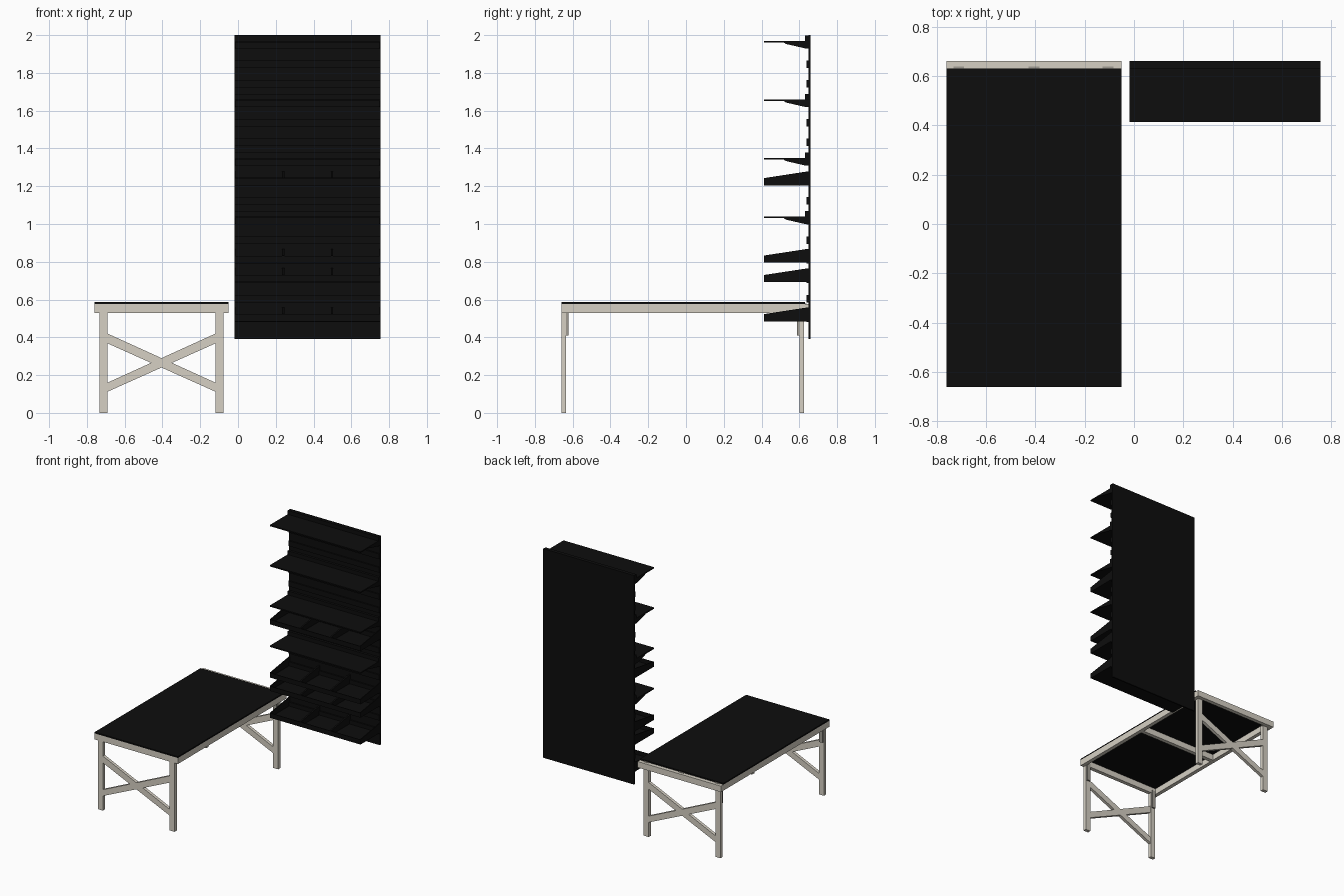
import bpy, bmesh

if "Cube" in bpy.data.objects:
    bpy.data.objects.remove(bpy.data.objects["Cube"])


def material(name, colour):
    m = bpy.data.materials.new(name)
    m.diffuse_color = (*colour, 1)
    m.use_nodes = True
    m.node_tree.nodes["Principled BSDF"].inputs["Base Color"].default_value = m.diffuse_color
    return m


BEIGE = material("beige_frame", (0.67, 0.63, 0.55))
BLACK = material("black_panel", (0.004, 0.004, 0.004))
GREY = material("grey_metal", (0.35, 0.33, 0.29))


def finish(name, bm, mat):
    bmesh.ops.recalc_face_normals(bm, faces=bm.faces)
    me = bpy.data.meshes.new(name)
    bm.to_mesh(me)
    bm.free()
    ob = bpy.data.objects.new(name, me)
    bpy.context.collection.objects.link(ob)
    me.materials.append(mat)
    return ob


def prism(name, pts, axis, a, b, mat):
    """Extrude a 2D profile along x (pts are y,z) or along y (pts are x,z)."""
    bm = bmesh.new()
    place = (lambda p: (a, *p)) if axis == 'x' else (lambda p: (p[0], a, p[1]))
    face = bm.faces.new([bm.verts.new(place(p)) for p in pts])
    ext = bmesh.ops.extrude_face_region(bm, geom=[face])
    move = (b - a, 0, 0) if axis == 'x' else (0, b - a, 0)
    bmesh.ops.translate(bm, vec=move,
                        verts=[v for v in ext["geom"] if isinstance(v, bmesh.types.BMVert)])
    return finish(name, bm, mat)


def box(name, x, y, z, mat):
    pts = [(y[0], z[0]), (y[1], z[0]), (y[1], z[1]), (y[0], z[1])]
    return prism(name, pts, 'x', x[0], x[1], mat)


# ---- table frame and top
X0, X1, XC = -0.76, -0.05, -0.405
box("table_top", (X0, X1), (-0.66, 0.63), (0.576, 0.586), BLACK)
for i, x in enumerate((X0, X1 - 0.03)):
    box(f"side_rail_{i}", (x, x + 0.03), (-0.66, 0.66), (0.53, 0.576), BEIGE)
for i, y in enumerate((-0.66, -0.015, 0.63)):
    box(f"cross_rail_{i}", (X0 + 0.03, X1 - 0.03), (y, y + 0.03), (0.53, 0.576), BEIGE)
for i, x in enumerate((-0.71, XC, -0.105)):
    box(f"edge_clip_{i}", (x - 0.022, x + 0.022), (0.63, 0.638), (0.572, 0.58), GREY)

# ---- legs with crossed braces at both ends
for end, y, inner in (("front", -0.66, -0.635), ("back", 0.60, 0.588)):
    for side, s in (("left", -1), ("right", 1)):
        xs = sorted((XC + s * 0.285, XC + s * 0.327))
        box(f"{end}_{side}_leg", xs, (y, y + 0.026), (0, 0.535), BEIGE)
        box(f"{end}_{side}_leg_strap", (xs[0] + 0.006, xs[1] - 0.006),
            (inner, inner + 0.012), (0.41, 0.55), GREY)
        prism(f"{end}_{side}_brace",
              [(XC + s * px, pz) for px, pz in
               ((-0.286, 0.112), (0.286, 0.368), (0.286, 0.420), (-0.286, 0.160))],
              'y', y + 0.001, y + 0.025, BEIGE)

# ---- display wall: back panel with slats
W0, W1 = -0.018, 0.755
box("wall_panel", (W0, W1), (0.649, 0.66), (0.39, 2.0), BLACK)
for i in range(15):
    z = 1.95 - i * 0.1035
    box(f"wall_slat_{i}", (W0, W1), (0.638, 0.65), (z - 0.02, z + 0.02), BLACK)

# ---- flat shelves with end brackets
for i in range(4):
    z = 1.965 - i * 0.31
    prism(f"shelf_{i}", [(0.413, z - 0.004), (0.65, z - 0.004), (0.65, z + 0.034),
                         (0.63, z + 0.034), (0.63, z + 0.005), (0.413, z + 0.005)],
          'x', W0, W1, BLACK)
    for j, x in enumerate((W0, W1 - 0.006)):
        prism(f"shelf_bracket_{i}_{j}", [(0.515, z - 0.003), (0.65, z - 0.003), (0.65, z - 0.035),
                                         (0.63, z - 0.035), (0.53, z - 0.012)],
              'x', x, x + 0.006, BLACK)

# ---- open bins, three to a row, with sloping sides
BW = (W1 - W0) / 3
for i, z in enumerate((1.205, 0.795, 0.692, 0.485)):
    for k in range(3):
        x = W0 + k * BW
        tag = f"{i}_{k}"
        box(f"bin_floor_{tag}", (x, x + BW), (0.413, 0.65), (z, z + 0.006), BLACK)
        box(f"bin_front_{tag}", (x, x + BW), (0.413, 0.419), (z, z + 0.036), BLACK)
        for j, sx in enumerate((x, x + BW - 0.006)):
            prism(f"bin_side_{tag}_{j}", [(0.413, z), (0.65, z), (0.65, z + 0.074),
                                          (0.635, z + 0.072), (0.413, z + 0.038)],
                  'x', sx, sx + 0.006, BLACK)
